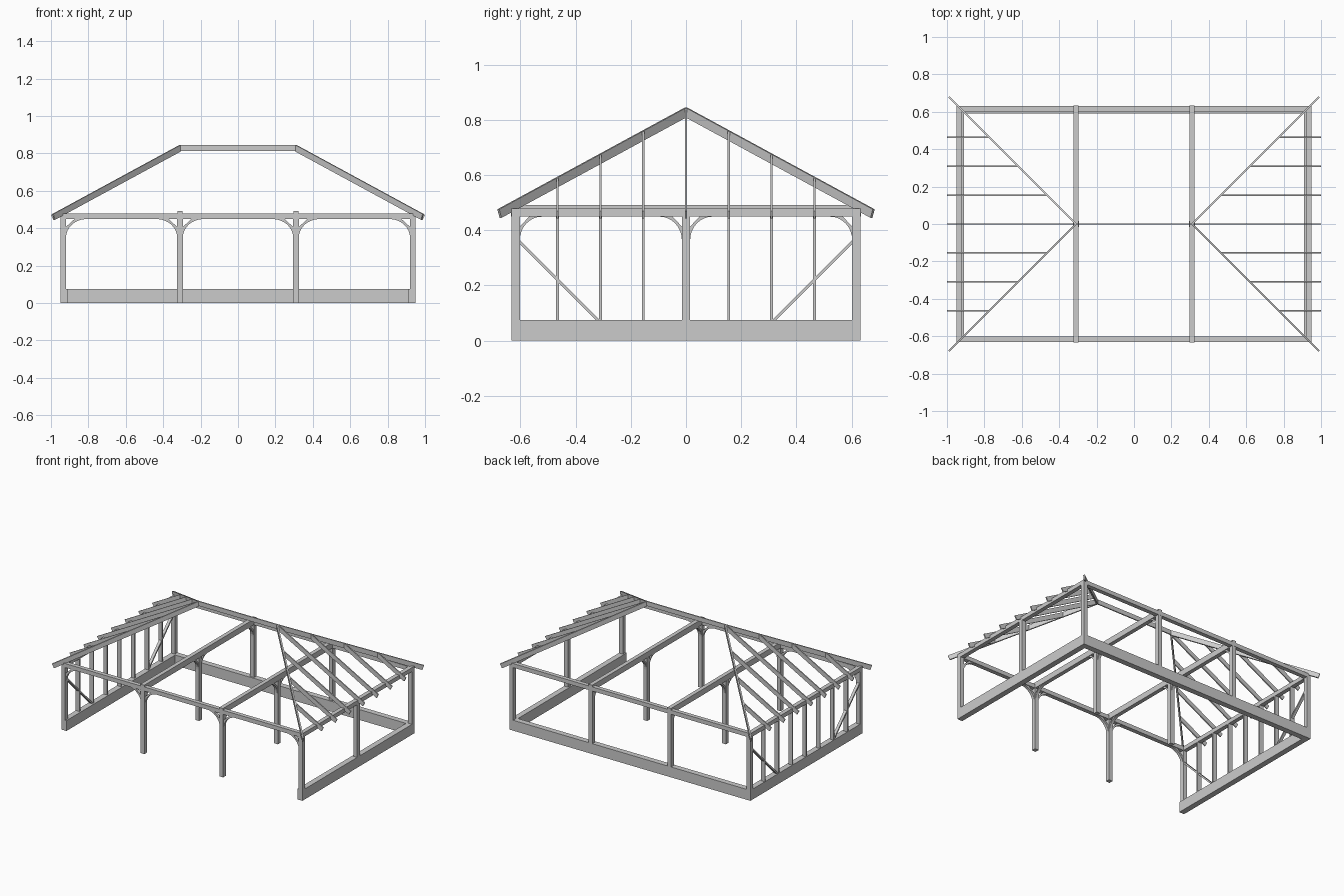
import bpy, bmesh, math
from mathutils import Vector

if "Cube" in bpy.data.objects:
    bpy.data.objects.remove(bpy.data.objects["Cube"])

# Key dimensions
X, Y = 0.95, 0.632          # outer faces of the frame
T = 0.03                    # post thickness
XC, YC = X - T / 2, Y - T / 2
WALL_H, WALL_W = 0.074, 0.04
PLATE_Z, PLATE_TOP = 0.449, 0.478
BAY = 0.31                  # inner frames and ridge ends
RIDGE_Z, SLOPE = 0.845, 0.543
EAVE = 1.0 - BAY            # roof run to the tip


def box(name, x0, x1, y0, y1, z0, z1):
    bm = bmesh.new()
    bmesh.ops.create_cube(bm, size=1)
    for v in bm.verts:
        v.co = (x1 if v.co.x > 0 else x0, y1 if v.co.y > 0 else y0, z1 if v.co.z > 0 else z0)
    return finish(name, bm)


def finish(name, bm):
    bmesh.ops.recalc_face_normals(bm, faces=bm.faces)
    me = bpy.data.meshes.new(name)
    bm.to_mesh(me)
    bm.free()
    ob = bpy.data.objects.new(name, me)
    bpy.context.collection.objects.link(ob)
    return ob


def extrude_profile(name, pts, origin, direction, thick):
    """Profile of (run, z) in the vertical plane along direction, given a thickness."""
    d = Vector((direction[0], direction[1], 0)).normalized()
    side = Vector((-d.y, d.x, 0)) * thick
    base = Vector((origin[0], origin[1], 0)) - side / 2
    bm = bmesh.new()
    face = bm.faces.new([bm.verts.new(base + d * r + Vector((0, 0, z))) for r, z in pts])
    ext = bmesh.ops.extrude_face_region(bm, geom=[face])
    bmesh.ops.translate(bm, vec=side, verts=[g for g in ext["geom"] if isinstance(g, bmesh.types.BMVert)])
    return finish(name, bm)


def rafter(name, origin, direction, r0, r1, slope, depth, thick):
    a = math.atan(slope)
    z0, z1 = RIDGE_Z - slope * r0, RIDGE_Z - slope * r1
    pts = [(r0, z0), (r1, z1), (r1 - depth * math.sin(a), z1 - depth * math.cos(a)),
           (r0, z0 - depth / math.cos(a))]
    extrude_profile(name, pts, origin, direction, thick)


def knee_brace(name, origin, direction, w, h, band=0.022, thick=0.02):
    """Curved brace from a post face up to the beam above it."""
    n = 8
    arc = [(w * (1 - math.cos(t)), PLATE_Z - h + h * math.sin(t))
           for t in (i * math.pi / 2 / n for i in range(n + 1))]
    # arch edge below, straight upper edge
    pts = arc + [(w * 0.42, PLATE_Z), (0, PLATE_Z - h * 0.42)]
    extrude_profile(name, pts, origin, direction, thick)


def post(name, x, y, z0, z1=PLATE_Z):
    box(name, x - T / 2, x + T / 2, y - T / 2, y + T / 2, z0, z1)


# Low base wall on left, right and back
for s, side in ((-1, "left"), (1, "right")):
    xs = sorted((s * X, s * (X - WALL_W)))
    box(side + "_base_wall", *xs, -Y, Y, 0, WALL_H)
box("back_base_wall", -X + WALL_W, X - WALL_W, Y - WALL_W, Y, 0, WALL_H)

# Posts
for s in (-1, 1):
    post("front_corner_post", s * XC, -YC, WALL_H)
    post("back_corner_post", s * XC, YC, WALL_H)
    post("front_post", s * BAY, -YC, 0)
    post("inner_post", s * BAY, 0, 0)
    post("back_post", s * BAY, YC, WALL_H)
post("right_middle_post", XC, 0, WALL_H)

# Wall plates and tie beams
for s in (-1, 1):
    box("long_plate", -X, X, s * YC - T / 2, s * YC + T / 2, PLATE_Z, PLATE_TOP)
    box("end_plate", s * XC - T / 2, s * XC + T / 2, -Y + T, Y - T, PLATE_Z, PLATE_TOP)
    box("tie_beam", s * BAY - 0.0145, s * BAY + 0.0145, -Y - 0.001, Y + 0.001, PLATE_Z + 0.001, 0.491)

# Knee braces along the front and under the tie beams
for s in (-1, 1):
    knee_brace("front_brace", (s * (X - T), -YC), (-s, 0), 0.11, 0.10)
    for d in (-1, 1):
        knee_brace("front_brace", (s * BAY + d * T / 2, -YC), (d, 0), 0.11, 0.10)
        knee_brace("inner_tie_brace", (s * BAY, d * T / 2), (0, d), 0.08, 0.085)
        knee_brace("outer_tie_brace", (s * BAY, d * (Y - T)), (0, -d), 0.08, 0.085)

# Left wall studs and diagonal braces
for i in range(-3, 4):
    y = i * 0.155
    box("left_stud", -X, -X + T, y - 0.005, y + 0.005, WALL_H, PLATE_Z)
for s in (-1, 1):
    pts = [(0, 0.35), (0, 0.365), (0.291, WALL_H), (0.276, WALL_H)]
    extrude_profile("left_diagonal_brace", pts, (-XC, s * (Y - T)), (0, -s), 0.02)

# Ridge, hips and end rafters
box("ridge_board", -BAY, BAY, -0.004, 0.004, RIDGE_Z - 0.032, RIDGE_Z)
for s in (-1, 1):
    for d in (-1, 1):
        rafter("hip_rafter", (s * BAY, 0), (s, d), 0, (EAVE - 0.01) * math.sqrt(2),
               SLOPE / math.sqrt(2), 0.033, 0.01)
    for i in range(-3, 4):
        y = i * 0.155
        rafter("end_rafter", (s * BAY, y), (s, 0), abs(y), EAVE, SLOPE, 0.031, 0.008)
